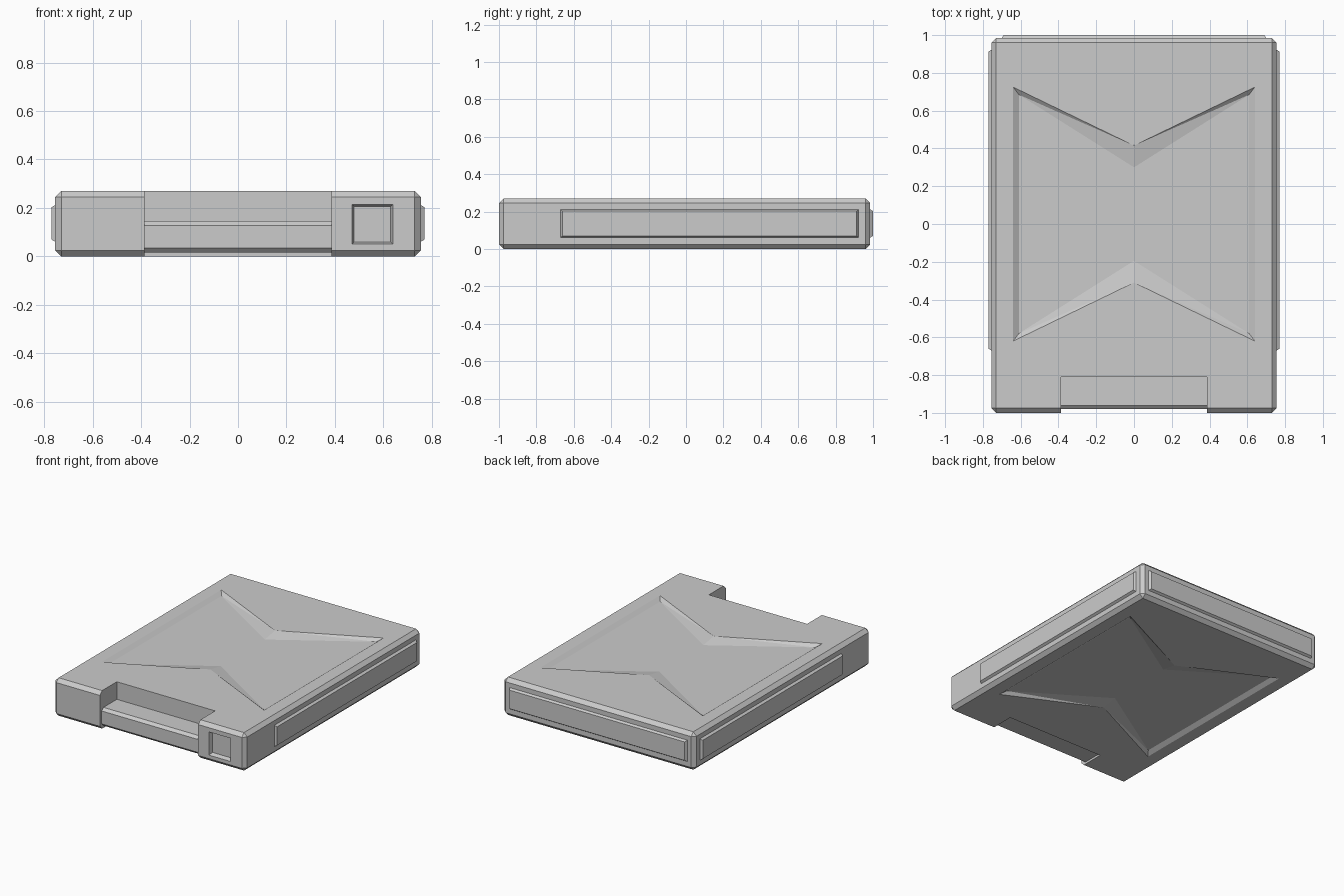
import bpy, bmesh

if "Cube" in bpy.data.objects:
    bpy.data.objects.remove(bpy.data.objects["Cube"])

W, Y0, Y1, H, CH = 0.755, -1.0, 0.985, 0.27, 0.025


def finish(bm, name):
    bmesh.ops.recalc_face_normals(bm, faces=bm.faces[:])
    me = bpy.data.meshes.new(name)
    bm.to_mesh(me)
    bm.free()
    ob = bpy.data.objects.new(name, me)
    bpy.context.collection.objects.link(ob)
    return ob


def loft(name, loops, triangulate=False):
    """Closed solid through a list of equal-length point loops."""
    bm = bmesh.new()
    rings = [[bm.verts.new(p) for p in loop] for loop in loops]
    n = len(rings[0])
    bm.faces.new(rings[0])
    bm.faces.new(rings[-1])
    for a, b in zip(rings, rings[1:]):
        for i in range(n):
            j = (i + 1) % n
            bm.faces.new((a[i], a[j], b[j], b[i]))
    if triangulate:
        bmesh.ops.triangulate(bm, faces=bm.faces[:])
    return finish(bm, name)


def rect(u0, u1, v0, v1, inset, place):
    """Rectangle loop, placed in space by place(u, v)."""
    u0, u1, v0, v1 = u0 + inset, u1 - inset, v0 + inset, v1 - inset
    return [place(*p) for p in ((u0, v0), (u1, v0), (u1, v1), (u0, v1))]


def cut(target, cutter):
    cutter.hide_render = True
    mod = target.modifiers.new("cut", 'BOOLEAN')
    mod.operation = 'DIFFERENCE'
    mod.solver = 'EXACT'
    mod.object = cutter
    bpy.context.view_layer.objects.active = target
    bpy.ops.object.modifier_apply(modifier=mod.name)
    bpy.data.objects.remove(cutter, do_unlink=True)


# Chamfered case body
bm = bmesh.new()
bmesh.ops.create_cube(bm, size=1)
for v in bm.verts:
    v.co = (v.co.x * 2 * W, v.co.y * (Y1 - Y0) + (Y0 + Y1) / 2, (v.co.z + 0.5) * H)
bmesh.ops.bevel(bm, geom=bm.edges[:], offset=CH, segments=1, affect='EDGES')
body = finish(bm, "case_body")

# Front notch, leaving a low chamfered bar between its two ends
profile = [(-0.81, 0.4), (-0.81, 0.145), (-0.96, 0.145), (-0.98, 0.127),
           (-0.98, 0.035), (-0.96, 0.015), (-0.81, 0.015), (-0.81, -0.1),
           (-1.1, -0.1), (-1.1, 0.4)]
cut(body, loft("notch_cutter", [[(x, y, z) for y, z in profile] for x in (-0.387, 0.387)]))

# Square recess at the front right
steps = ((0, -1.1), (0, -1.0), (0.01, -0.97))
cut(body, loft("socket_cutter", [
    rect(0.47, 0.64, 0.05, 0.215, i, lambda u, v, y=y: (u, y, v)) for i, y in steps]))

# Hourglass recesses in the top and bottom faces
outer = [(-0.64, 0.725), (0, 0.415), (0.64, 0.725), (0.64, -0.62), (0, -0.31), (-0.64, -0.62)]
inner = [(-0.61, 0.685), (0, 0.30), (0.61, 0.685), (0.61, -0.58), (0, -0.195), (-0.61, -0.58)]
for face, s in ((H, 1), (0, -1)):
    layers = ((inner, -0.02), (outer, 0), (outer, 0.1))
    cut(body, loft("hourglass_cutter",
                   [[(x, y, face + s * d) for x, y in pts] for pts, d in layers], True))

# Raised side panels
for side, s in (("right", 1), ("left", -1)):
    steps = ((0, W - 0.01), (0, W), (0.01, 0.771))
    loft(side + "_panel", [
        rect(-0.67, 0.922, 0.06, 0.212, i, lambda u, v, x=x: (s * x, u, v)) for i, x in steps])

# Raised back panel
steps = ((0, Y1 - 0.01), (0, Y1), (0.01, 1.0))
loft("back_panel", [
    rect(-0.70, 0.70, 0.06, 0.212, i, lambda u, v, y=y: (u, y, v)) for i, y in steps])
